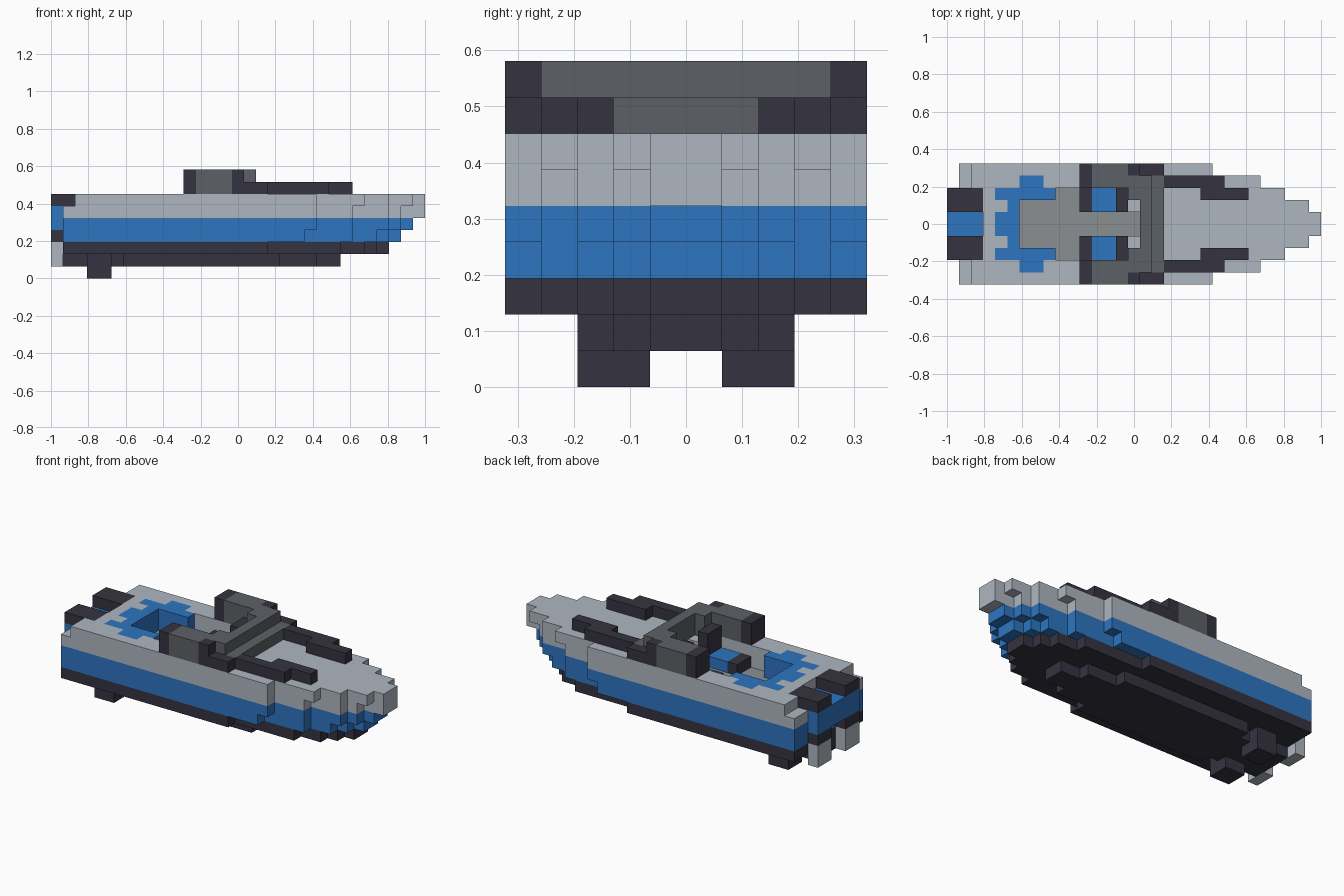
import bpy
import bmesh
from mathutils import Vector

cube = bpy.data.objects.get("Cube")
if cube:
    bpy.data.objects.remove(cube)

UNIT = 2 / 31  # edge of one block
cells = {}     # block position -> (part name, material name)

COLOURS = {
    "pale_grey": (0.43, 0.47, 0.53),
    "blue": (0.026, 0.178, 0.527),
    "charcoal": (0.036, 0.034, 0.051),
    "dark_grey": (0.107, 0.117, 0.13),
    "mid_grey": (0.26, 0.275, 0.29),
}
materials = {}
for name, rgb in COLOURS.items():
    mat = bpy.data.materials.new(name)
    mat.use_nodes = True
    mat.diffuse_color = (*rgb, 1)
    mat.node_tree.nodes["Principled BSDF"].inputs["Base Color"].default_value = (*rgb, 1)
    materials[name] = mat


def fill(part, colour, x, y, z):
    """Fill a block range on the port side and mirror it; no part name carves."""
    for i in range(*x):
        for j in range(*y):
            for k in range(*z):
                for side in (j, -1 - j):
                    if part:
                        cells[i, side, k] = (part, colour)
                    else:
                        cells.pop((i, side, k), None)


def stepped(part, colour, layer, start, steps):
    """One hull layer whose half width shrinks at each step to the bow."""
    for end, half in steps:
        fill(part, colour, (start, end), (0, half), (layer, layer + 1))
        start = end


# Hull layers from keel to deck
stepped("keel", "charcoal", 1, 1, [(6, 2), (19, 3), (22, 2), (24, 1)])
stepped("hull_bottom", "charcoal", 2, 1, [(18, 5), (24, 4), (26, 3), (27, 2), (28, 1)])
stepped("hull_band", "blue", 3, 1, [(21, 5), (25, 4), (27, 3), (28, 2), (29, 1)])
stepped("hull_band", "blue", 4, 1, [(22, 5), (25, 4), (28, 3), (29, 2), (30, 1)])
stepped("hull_top", "pale_grey", 5, 1, [(22, 5), (25, 4), (28, 3), (29, 2), (31, 1)])
stepped("deck", "pale_grey", 6, 2, [(22, 5), (26, 4), (28, 3), (30, 2), (31, 1)])

# Blue surround of the rear hatch
for x, y in [((6, 8), (3, 4)), ((4, 9), (2, 3)), ((5, 6), (1, 2)), ((4, 6), (0, 1))]:
    fill("hatch_surround", "blue", x, y, (5, 7))

# Sunken cockpit and its floor
for x, half in [((6, 9), 2), ((9, 15), 3), ((15, 16), 1)]:
    fill(None, None, x, (0, half), (5, 7))
    fill("cockpit_floor", "mid_grey", x, (0, half), (4, 5))

# Seats and consoles
fill("seat_back", "charcoal", (11, 12), (1, 3), (5, 6))
fill("seat", "blue", (12, 14), (1, 3), (5, 6))
fill("console", "charcoal", (14, 15), (1, 3), (5, 8))

# Cabin walls, posts and windscreen
fill("rear_post", "charcoal", (11, 12), (3, 5), (7, 9))
fill("cabin_wall", "dark_grey", (12, 15), (3, 5), (7, 9))
fill("front_post", "charcoal", (15, 16), (4, 5), (7, 9))
fill("windscreen", "dark_grey", (15, 16), (2, 4), (7, 9))
fill("windscreen", "dark_grey", (16, 17), (0, 4), (7, 9))
fill("windscreen", "dark_grey", (17, 18), (0, 4), (7, 8))

# Stepped bow rails
for x, y in [((16, 18), (4, 5)), ((18, 23), (3, 4)), ((21, 25), (2, 3))]:
    fill("bow_rail", "charcoal", x, y, (7, 8))

# Stern motors, feet and fins
fill(None, None, (0, 3), (0, 3), (6, 7))
fill("motor_cover", "charcoal", (0, 3), (1, 3), (6, 7))
fill("motor_mount", "blue", (0, 3), (0, 1), (4, 6))
fill("motor_mount", "blue", (0, 1), (1, 3), (4, 6))
fill("motor_leg", "charcoal", (0, 1), (1, 3), (3, 4))
fill("motor_foot", "pale_grey", (0, 1), (1, 3), (1, 3))
fill("fin", "charcoal", (3, 5), (1, 3), (0, 1))
fill("fin_mount", "charcoal", (3, 5), (1, 3), (1, 2))


def exposed_faces(bm, pos):
    """Add the sides of a block that touch no other block."""
    centre = Vector(pos) + Vector((0.5, 0.5, 0.5))
    for axis in range(3):
        for sign in (-1, 1):
            normal = Vector((0, 0, 0))
            normal[axis] = sign
            if tuple(int(a + b) for a, b in zip(pos, normal)) in cells:
                continue
            u = Vector((0, 0, 0))
            u[(axis + 1) % 3] = 0.5
            v = normal.cross(u)
            mid = centre + normal / 2
            corners = [mid - u - v, mid + u - v, mid + u + v, mid - u + v]
            bm.faces.new([bm.verts.new(((c.x - 15.5) * UNIT, c.y * UNIT, c.z * UNIT))
                          for c in corners])


# One clean mesh for each part
for part, colour in sorted(set(cells.values())):
    bm = bmesh.new()
    for pos, owner in cells.items():
        if owner == (part, colour):
            exposed_faces(bm, pos)
    bmesh.ops.remove_doubles(bm, verts=bm.verts, dist=UNIT / 100)
    bmesh.ops.dissolve_limit(bm, angle_limit=0.01, verts=bm.verts, edges=bm.edges)
    mesh = bpy.data.meshes.new(part)
    bm.to_mesh(mesh)
    bm.free()
    mesh.materials.append(materials[colour])
    bpy.context.collection.objects.link(bpy.data.objects.new(part, mesh))
